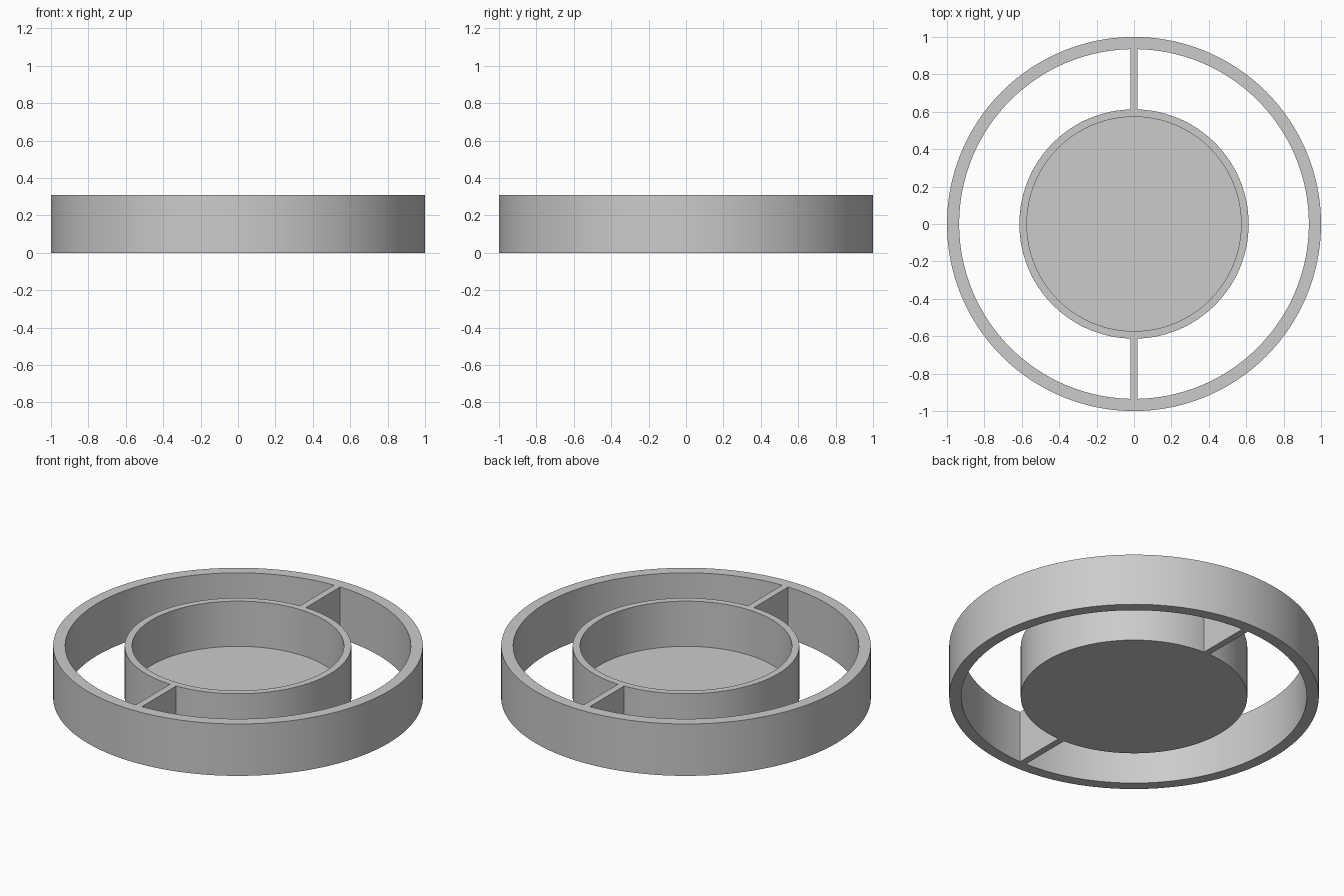
import bpy
import bmesh
from math import pi, radians
from mathutils import Matrix, Vector

cube = bpy.data.objects.get("Cube")
if cube:
    bpy.data.objects.remove(cube, do_unlink=True)

HEIGHT = 0.31
SEGMENTS = 128
RING_OUT, RING_IN = 1.0, 0.935
CUP_OUT, CUP_IN = 0.613, 0.573
WALL = 0.04

grey = bpy.data.materials.new("plain grey")
grey.use_nodes = True
colour = (0.6, 0.6, 0.6, 1)
grey.diffuse_color = colour
grey.node_tree.nodes["Principled BSDF"].inputs["Base Color"].default_value = colour


def finish(name, bm):
    """Turn a bmesh into a grey object with sharp-edged smooth shading."""
    bmesh.ops.recalc_face_normals(bm, faces=bm.faces)
    mesh = bpy.data.meshes.new(name)
    bm.to_mesh(mesh)
    bm.free()
    mesh.materials.append(grey)
    obj = bpy.data.objects.new(name, mesh)
    bpy.context.collection.objects.link(obj)
    bpy.ops.object.select_all(action="DESELECT")
    obj.select_set(True)
    bpy.context.view_layer.objects.active = obj
    bpy.ops.object.shade_smooth_by_angle(angle=radians(30))
    return obj


def lathe(name, profile, closed):
    """Spin a (radius, height) profile around the z axis."""
    bm = bmesh.new()
    verts = [bm.verts.new((r, 0, z)) for r, z in profile]
    edges = [bm.edges.new(pair) for pair in zip(verts, verts[1:])]
    if closed:
        edges.append(bm.edges.new((verts[-1], verts[0])))
    bmesh.ops.spin(bm, geom=verts + edges, cent=(0, 0, 0), axis=(0, 0, 1),
                   angle=2 * pi, steps=SEGMENTS, use_merge=True)
    bmesh.ops.remove_doubles(bm, verts=bm.verts, dist=0.0001)
    return finish(name, bm)


# Outer ring
lathe("outer_ring", [(RING_IN, 0), (RING_OUT, 0),
                     (RING_OUT, HEIGHT), (RING_IN, HEIGHT)], True)

# Inner cup, open at the top with a solid floor
lathe("inner_cup", [(0, 0), (CUP_OUT, 0), (CUP_OUT, HEIGHT),
                    (CUP_IN, HEIGHT), (CUP_IN, WALL), (0, WALL)], False)

# Front and back webs joining the cup to the ring
for name, side in (("front_web", -1), ("back_web", 1)):
    bm = bmesh.new()
    size = Vector((WALL, RING_IN - CUP_OUT + 0.002, HEIGHT))
    centre = Vector((0, side * (RING_IN + CUP_OUT) / 2, HEIGHT / 2))
    bmesh.ops.create_cube(bm, size=1, matrix=Matrix.LocRotScale(centre, None, size))
    finish(name, bm)
